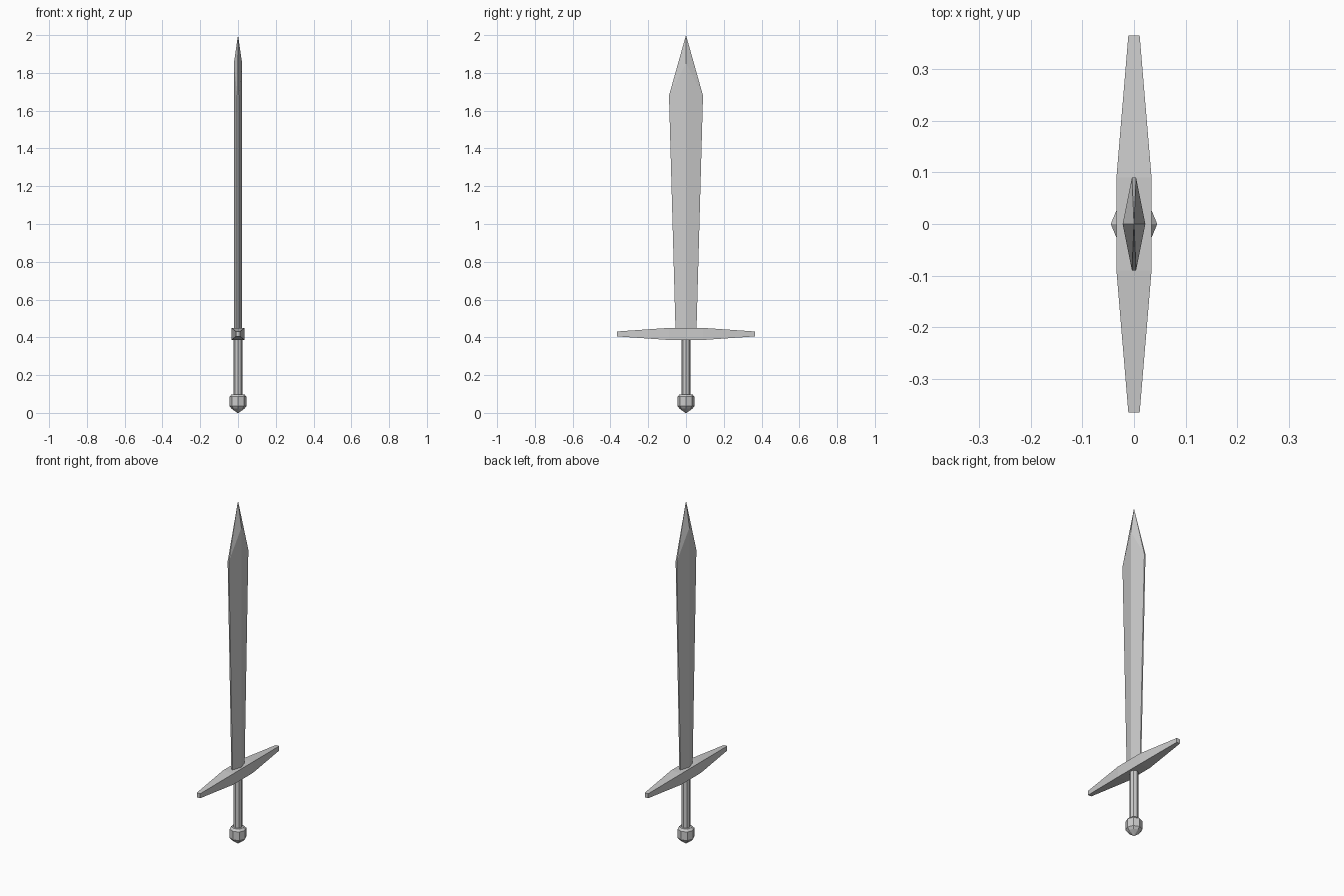
import bpy
import math

if "Cube" in bpy.data.objects:
    bpy.data.objects.remove(bpy.data.objects["Cube"])


def loft(name, rings):
    """Join equal-length rings of points with quads and cap both ends."""
    n = len(rings[0])
    verts = [p for ring in rings for p in ring]
    faces = [(k * n + i, k * n + (i + 1) % n, (k + 1) * n + (i + 1) % n, (k + 1) * n + i)
             for k in range(len(rings) - 1) for i in range(n)]
    faces.append(tuple(reversed(range(n))))
    faces.append(tuple(range(len(verts) - n, len(verts))))
    mesh = bpy.data.meshes.new(name)
    mesh.from_pydata(verts, [], faces)
    obj = bpy.data.objects.new(name, mesh)
    bpy.context.collection.objects.link(obj)
    return obj


def lathe(name, profile, sides=8):
    """Low-poly turned part from (radius, z) pairs."""
    angles = [2 * math.pi * i / sides for i in range(sides)]
    return loft(name, [[(r * math.cos(a), r * math.sin(a), z) for a in angles]
                       for r, z in profile])


# Blade: six-sided section with a central ridge and thin flat edges
def blade_ring(half_width, z_edge, z_ridge):
    ridge, edge = 0.022, 0.004
    return [(ridge, 0, z_ridge), (edge, half_width, z_edge), (-edge, half_width, z_edge),
            (-ridge, 0, z_ridge), (-edge, -half_width, z_edge), (edge, -half_width, z_edge)]


rings = [blade_ring(0.055, 0.42, 0.42), blade_ring(0.09, 1.68, 1.85)]
verts = rings[0] + rings[1] + [(0, 0, 2.0)]
faces = [(i, (i + 1) % 6, (i + 1) % 6 + 6, i + 6) for i in range(6)]
faces += [(i + 6, (i + 1) % 6 + 6, 12) for i in range(6)]
faces.append((5, 4, 3, 2, 1, 0))
mesh = bpy.data.meshes.new("blade")
mesh.from_pydata(verts, [], faces)
bpy.context.collection.objects.link(bpy.data.objects.new("blade", mesh))

# Crossguard: rectangular sections tapering to both ends
guard = [(-0.365, 0.011, 0.013), (-0.09, 0.034, 0.032),
         (0.09, 0.034, 0.032), (0.365, 0.011, 0.013)]
zc = 0.418
loft("crossguard", [[(-x, y, zc - h), (-x, y, zc + h), (x, y, zc + h), (x, y, zc - h)]
                    for y, x, h in guard])

# Grip and pommel: octagonal turned parts
lathe("grip", [(0.023, 0.08), (0.023, 0.40)])
lathe("pommel", [(0.003, 0.0), (0.034, 0.022), (0.045, 0.036), (0.045, 0.086), (0.034, 0.098)])
